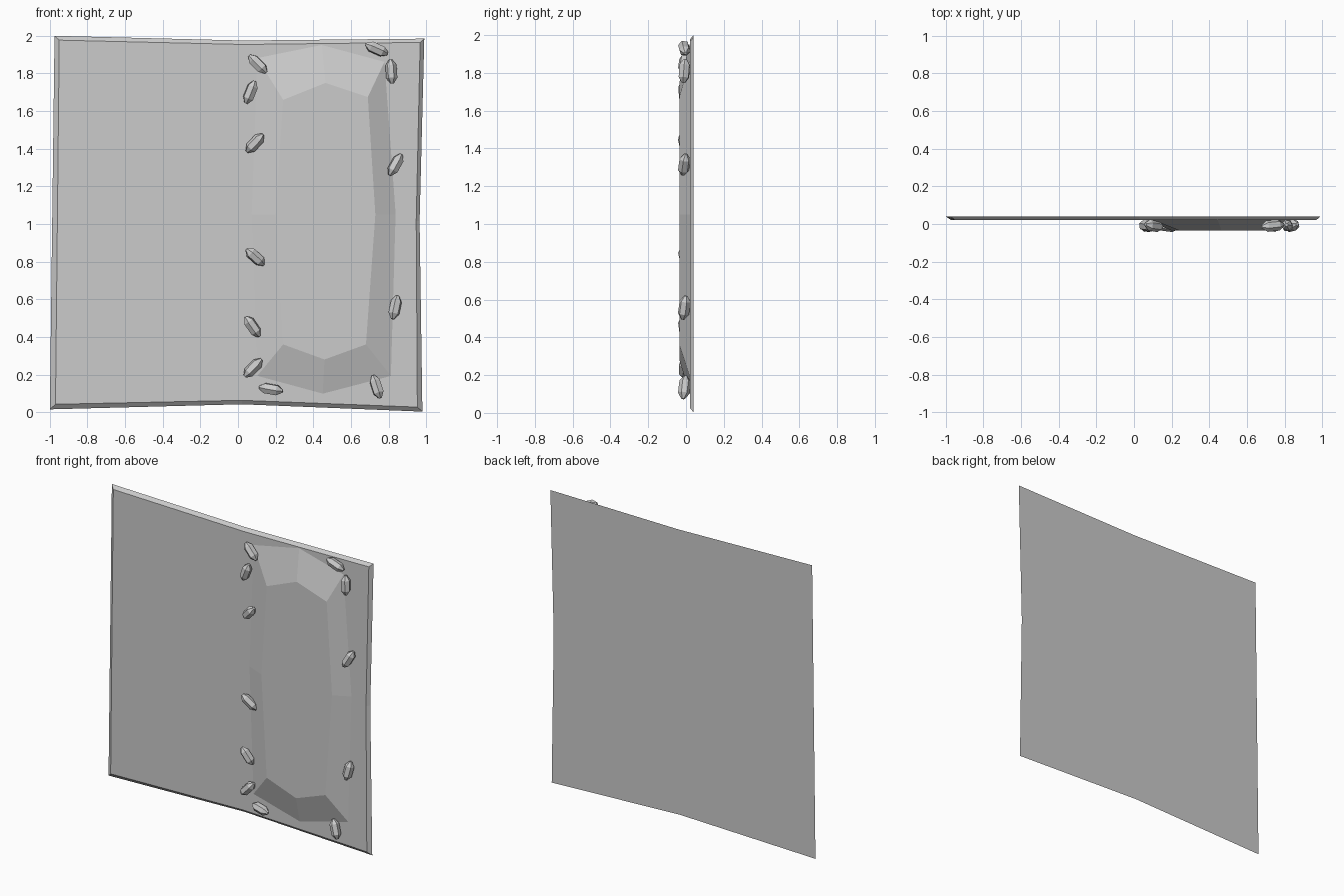
import bpy, bmesh, random
from math import radians, cos, sin, pi
from mathutils import Matrix, Vector

if "Cube" in bpy.data.objects:
    bpy.data.objects.remove(bpy.data.objects["Cube"])

random.seed(4)


def make_object(name, bm):
    bmesh.ops.recalc_face_normals(bm, faces=bm.faces)
    me = bpy.data.meshes.new(name)
    bm.to_mesh(me)
    bm.free()
    ob = bpy.data.objects.new(name, me)
    bpy.context.collection.objects.link(ob)
    return ob


def loft(name, rings):
    """Skin matching rings of points and cap both ends."""
    bm = bmesh.new()
    vs = [[bm.verts.new(p) for p in r] for r in rings]
    n = len(vs[0])
    for a, b in zip(vs, vs[1:]):
        for i in range(n):
            j = (i + 1) % n
            bm.faces.new((a[i], a[j], b[j], b[i]))
    bm.faces.new(vs[0])
    bm.faces.new(vs[-1])
    return make_object(name, bm)


def at_depth(outline, y):
    return [(x, y, z) for x, z in outline]


# Thin slab, slightly crooked outline, chamfered front rim
slab_back = [(-0.975, 2.0), (0.03, 1.975), (0.99, 1.985), (0.965, 1.015),
             (0.98, 0.003), (0.02, 0.042), (-1.0, 0.015)]
slab_front = [(-0.95, 1.977), (0.03, 1.954), (0.968, 1.965), (0.947, 1.015),
              (0.953, 0.027), (0.02, 0.063), (-0.97, 0.042)]
loft("slab", [at_depth(slab_back, 0.04), at_depth(slab_front, 0.02)])

# Raised panel with sloping sides
panel_base = [(0.10, 1.885), (0.445, 1.955), (0.78, 1.865), (0.84, 1.05),
              (0.815, 0.19), (0.45, 0.095), (0.10, 0.19), (0.07, 1.05)]
panel_top = [(0.24, 1.66), (0.465, 1.75), (0.69, 1.675), (0.73, 1.05),
             (0.68, 0.36), (0.46, 0.28), (0.24, 0.36), (0.20, 1.05)]
loft("raised_panel", [at_depth(panel_base, 0.021), at_depth(panel_top, -0.035)])

# Six-sided studs around the panel: x, z, angle in the front view
studs = [(0.105, 1.85, -45), (0.066, 1.70, 68), (0.09, 1.43, 47),
         (0.092, 0.825, -42), (0.077, 0.455, -55), (0.08, 0.235, 46),
         (0.175, 0.122, -10), (0.737, 0.135, -72), (0.835, 0.557, 78),
         (0.837, 1.315, 61), (0.815, 1.81, -86), (0.737, 1.93, -24)]
profile = [(-0.064, 0.009), (-0.034, 0.030), (0.034, 0.030), (0.064, 0.009)]
for k, (x, z, a) in enumerate(studs):
    rot = (Matrix.Rotation(-radians(a), 3, 'Y')
           @ Matrix.Rotation(random.uniform(-0.2, 0.2), 3, 'Z')
           @ Matrix.Rotation(random.uniform(0, 1), 3, 'X'))
    centre = Vector((x, -0.009, z))
    rings = [[centre + rot @ Vector((t, r * cos(i * pi / 3), r * sin(i * pi / 3)))
              for i in range(6)] for t, r in profile]
    loft(f"stud_{k + 1}", rings)
